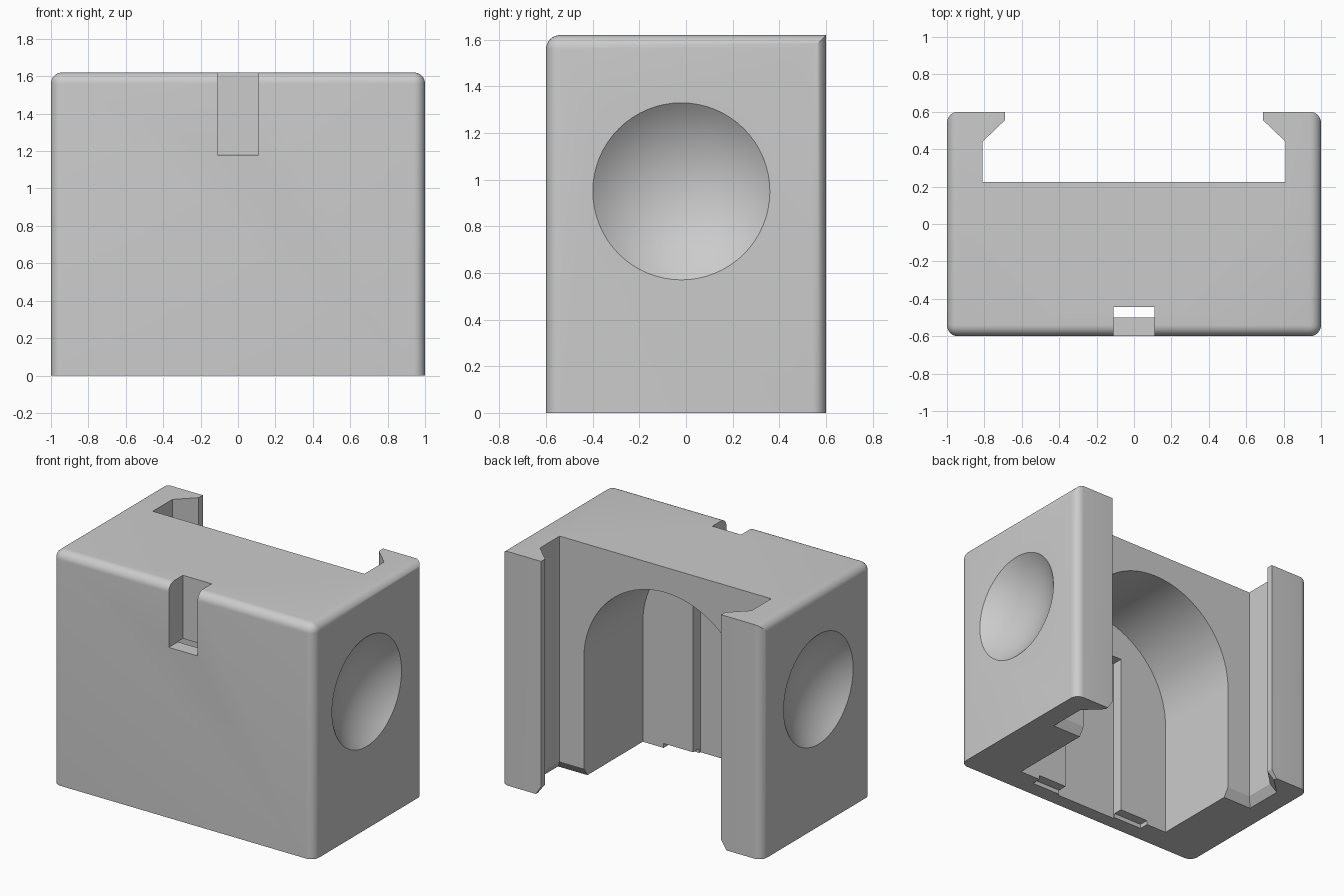
import bpy, bmesh, math
from mathutils import Matrix, Vector

if "Cube" in bpy.data.objects:
    bpy.data.objects.remove(bpy.data.objects["Cube"], do_unlink=True)

W, D, H, R = 1.0, 0.6, 1.62, 0.06   # half width, half depth, height, edge radius
OUT = 0.1                           # how far cutters reach past the surface

grey = bpy.data.materials.new("plain grey")
grey.use_nodes = True
grey.diffuse_color = (0.6, 0.6, 0.6, 1)
grey.node_tree.nodes["Principled BSDF"].inputs["Base Color"].default_value = (0.6, 0.6, 0.6, 1)


def finish(name, bm):
    bmesh.ops.recalc_face_normals(bm, faces=bm.faces)
    mesh = bpy.data.meshes.new(name)
    bm.to_mesh(mesh)
    bm.free()
    mesh.materials.append(grey)
    obj = bpy.data.objects.new(name, mesh)
    bpy.context.collection.objects.link(obj)
    return obj


def box(bm, x, y0, y1, z0, z1):
    size = Matrix.Diagonal((2 * x, y1 - y0, z1 - z0, 1))
    place = Matrix.Translation((0, (y0 + y1) / 2, (z0 + z1) / 2))
    return bmesh.ops.create_cube(bm, size=1, matrix=place @ size)


def loft(bm, rings):
    """Join rings of points into a closed solid."""
    loops = [[bm.verts.new(p) for p in ring] for ring in rings]
    for a, b in zip(loops, loops[1:]):
        for i in range(len(a)):
            j = (i + 1) % len(a)
            bm.faces.new((a[i], a[j], b[j], b[i]))
    bm.faces.new(loops[0])
    bm.faces.new(loops[-1])


def cut(target, name, bm):
    cutter = finish(name, bm)
    cutter.hide_render = True
    mod = target.modifiers.new(name, "BOOLEAN")
    mod.operation, mod.solver, mod.object = "DIFFERENCE", "EXACT", cutter
    bpy.context.view_layer.objects.active = target
    bpy.ops.object.modifier_apply(modifier=name)
    bpy.data.objects.remove(cutter, do_unlink=True)


# Housing: rounded uprights and rounded front and side top edges
bm = bmesh.new()
box(bm, W, -D, D, 0, H)
rounded = []
for e in bm.edges:
    mid = (e.verts[0].co + e.verts[1].co) / 2
    upright = abs(mid.x) > 0.9 and abs(mid.y) > 0.5
    top = mid.z > H - 0.01 and mid.y < 0.5
    if upright or top:
        rounded.append(e)
bmesh.ops.bevel(bm, geom=rounded, offset=R, offset_type="OFFSET", segments=8,
                profile=0.5, affect="EDGES")
housing = finish("housing", bm)


# Undercut channel down the back, flared at the bottom
def channel(z, grow=0):
    half = [(0.81 + grow, 0.225 - grow), (0.81 + grow, 0.44 + grow / 2),
            (0.69 + grow, 0.555 + grow / 2), (0.69 + grow, D + OUT)]
    ring = half + [(-x, y) for x, y in reversed(half)]
    return [(x, y, z) for x, y in ring]


bm = bmesh.new()
loft(bm, [channel(-OUT, 0.04), channel(0, 0.04), channel(0.06), channel(H + OUT)])
cut(housing, "channel_cutter", bm)

# Arched pocket behind the channel, open at the bottom
radius, spring, steps = 0.625, 0.82, 48
arch = [(radius, -OUT)]
arch += [(radius * math.cos(math.pi * i / steps), spring + radius * math.sin(math.pi * i / steps))
         for i in range(steps + 1)]
arch += [(-radius, -OUT)]
bm = bmesh.new()
loft(bm, [[(x, y, z) for x, z in arch] for y in (-0.42, 0.3)])
cut(housing, "arch_cutter", bm)

# Recess in the pocket wall, its shallow foot, and the front notch
for name, dims in {
    "recess_cutter": (0.24, -0.5, -0.4, -OUT, 1.182),
    "foot_cutter": (0.465, -0.487, -0.4, -OUT, 0.03),
    "notch_cutter": (0.11, -D - OUT, -0.445, 1.18, H + OUT),
}.items():
    bm = bmesh.new()
    box(bm, *dims)
    cut(housing, name, bm)

# Round finger dimple in each side
rim, depth = 0.38, 0.14
ball = (rim ** 2 + depth ** 2) / (2 * depth)
for side, name in ((1, "left_dimple_cutter"), (-1, "right_dimple_cutter")):
    bm = bmesh.new()
    place = Matrix.Translation((side * (W - depth + ball), -0.02, 0.95))
    turn = Matrix.Rotation(math.pi / 2, 4, "Y")
    bmesh.ops.create_uvsphere(bm, u_segments=64, v_segments=48, radius=ball,
                              matrix=place @ turn)
    cut(housing, name, bm)

# Smooth curves, sharp edges
bpy.ops.object.select_all(action="DESELECT")
housing.select_set(True)
bpy.context.view_layer.objects.active = housing
bpy.ops.object.shade_smooth_by_angle(angle=math.radians(25))
